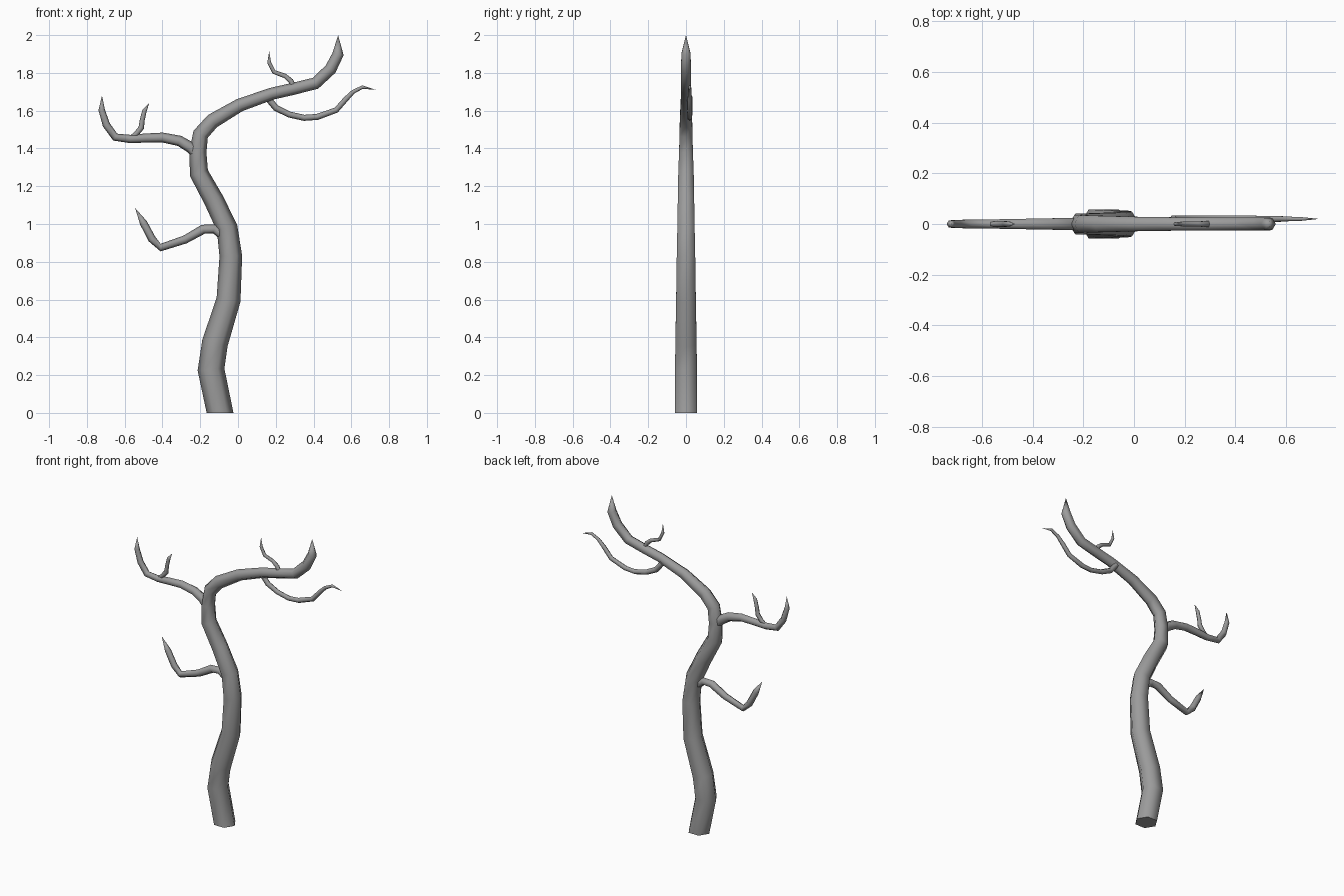
import bpy, bmesh, math
from mathutils import Vector

if "Cube" in bpy.data.objects:
    bpy.data.objects.remove(bpy.data.objects["Cube"], do_unlink=True)

bark = bpy.data.materials.new("grey_bark")
bark.use_nodes = True
colour = (0.33, 0.33, 0.33, 1)
bark.diffuse_color = colour
bark.node_tree.nodes["Principled BSDF"].inputs["Base Color"].default_value = colour

SIDES = 6
DEPTH = 0.94


def limb(name, path, tip, y=0.0, start=None):
    """Tapered six-sided tube along (x, z, radius) points, closing to a tip."""
    pts = [Vector((x, y, z)) for x, z, r in path] + [Vector((tip[0], y, tip[1]))]
    bm = bmesh.new()
    rings = []
    for i, (x, z, r) in enumerate(path):
        tangent = (pts[i + 1] - pts[max(i - 1, 0)]).normalized()
        if i == 0 and start:
            tangent = Vector(start)
        across = Vector((0, 1, 0)).cross(tangent)
        ring = []
        for k in range(SIDES):
            a = math.tau * k / SIDES
            offset = across * math.cos(a) + Vector((0, DEPTH * math.sin(a), 0))
            ring.append(bm.verts.new(pts[i] + offset * r))
        rings.append(ring)
    point = bm.verts.new(pts[-1])
    bm.faces.new(rings[0])
    for k in range(SIDES):
        n = (k + 1) % SIDES
        for a, b in zip(rings, rings[1:]):
            bm.faces.new((a[k], a[n], b[n], b[k]))
        bm.faces.new((rings[-1][k], rings[-1][n], point))
    bmesh.ops.recalc_face_normals(bm, faces=bm.faces)
    mesh = bpy.data.meshes.new(name)
    bm.to_mesh(mesh)
    bm.free()
    mesh.materials.append(bark)
    obj = bpy.data.objects.new(name, mesh)
    bpy.context.collection.objects.link(obj)
    bpy.ops.object.select_all(action='DESELECT')
    obj.select_set(True)
    bpy.context.view_layer.objects.active = obj
    bpy.ops.object.shade_smooth_by_angle(angle=math.radians(75))


# Winding trunk that bends over into the top bough
limb("trunk", [
    (-.095, 0, .071), (-.143, .23, .071), (-.122, .37, .069), (-.05, .6, .064),
    (-.038, .83, .06), (-.058, .98, .056), (-.13, .13 + 1, .053),
    (-.207, 1.27, .05), (-.212, 1.38, .045), (-.198, 1.475, .042),
    (-.135, 1.545, .04), (.01, 1.63, .035), (.18, 1.69, .032),
    (.29, 1.715, .032), (.41, 1.745, .032), (.49, 1.82, .032),
    (.53, 1.9, .03)], (.53, 2), start=(0, 0, 1))

# Upper branch and its twig on the right side
limb("upper_branch", [
    (-.21, 1.36, .03), (-.25, 1.405, .03), (-.31, 1.44, .028), (-.4, 1.458, .026),
    (-.49, 1.455, .024), (-.57, 1.45, .022), (-.65, 1.46, .021),
    (-.697, 1.525, .02), (-.722, 1.605, .017)], (-.72, 1.68))
limb("upper_branch_twig", [
    (-.57, 1.46, .008), (-.54, 1.475, .014), (-.512, 1.51, .015),
    (-.507, 1.55, .013), (-.495, 1.6, .012)], (-.47, 1.64))

# Lower branch on the right side
limb("lower_branch", [
    (-.08, .94, .025), (-.125, .975, .025), (-.185, .972, .025), (-.28, .918, .022),
    (-.41, .875, .02), (-.455, .92, .021), (-.5, 1.005, .02)], (-.545, 1.085))

# Hanging branch and small twig on the top bough
limb("hanging_branch", [
    (.155, 1.67, .017), (.2, 1.615, .017), (.27, 1.58, .016), (.35, 1.562, .016),
    (.42, 1.567, .016), (.52, 1.603, .015), (.57, 1.66, .014),
    (.61, 1.7, .011), (.66, 1.725, .009)], (.73, 1.71), y=.02)
limb("top_twig", [
    (.3, 1.715, .014), (.28, 1.757, .014), (.25, 1.783, .012), (.19, 1.805, .011),
    (.165, 1.855, .01)], (.165, 1.915))
